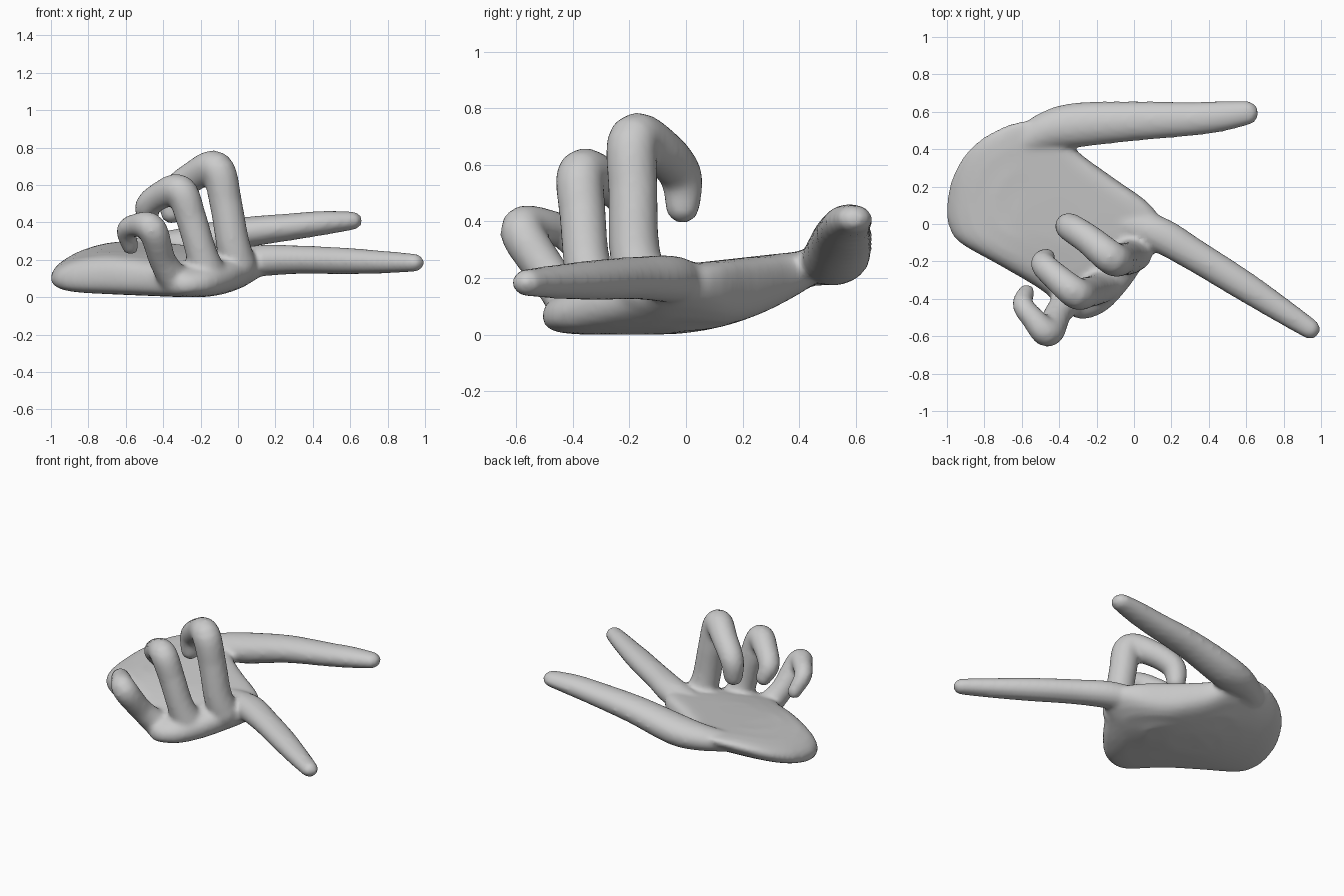
import bpy, bmesh, math
from mathutils import Vector

if "Cube" in bpy.data.objects:
    bpy.data.objects.remove(bpy.data.objects["Cube"])

skin = bpy.data.materials.new("light_grey")
skin.diffuse_color = (0.6, 0.6, 0.6, 1)
skin.use_nodes = True
skin.node_tree.nodes["Principled BSDF"].inputs["Base Color"].default_value = skin.diffuse_color

bm = bmesh.new()


def spline(points, steps, closed=False):
    """Smooth curve through points of any dimension."""
    pts = [Vector(p) for p in points]
    n = len(pts)
    out = []
    for i in range(n if closed else n - 1):
        if closed:
            a, b, c, d = (pts[(i + k) % n] for k in (-1, 0, 1, 2))
        else:
            a, b, c, d = (pts[min(max(i + k, 0), n - 1)] for k in (-1, 0, 1, 2))
        for s in range(steps):
            t = s / steps
            out.append(0.5 * (2 * b + (c - a) * t + (2 * a - 5 * b + 4 * c - d) * t * t
                              + (3 * b - a - 3 * c + d) * t ** 3))
    if not closed:
        out.append(pts[-1])
    return out


def loft(rings):
    """Skin closed rings of points and cap both ends."""
    loops = [[bm.verts.new(p) for p in ring] for ring in rings]
    n = len(loops[0])
    faces = [bm.faces.new((a[i], a[(i + 1) % n], b[(i + 1) % n], b[i]))
             for a, b in zip(loops, loops[1:]) for i in range(n)]
    faces.append(bm.faces.new(loops[0][::-1]))
    faces.append(bm.faces.new(loops[-1]))
    bmesh.ops.recalc_face_normals(bm, faces=faces)


def finger(points, flat=1.0):
    """Tapered tube with domed ends; points are x, y, z, radius; flat squashes it in z."""
    path = spline(points, 6)
    cen = [p.to_3d() for p in path]
    rad = [p[3] for p in path]
    tan = [(cen[min(i + 1, len(cen) - 1)] - cen[max(i - 1, 0)]).normalized()
           for i in range(len(cen))]
    sections = [(cen[0] - tan[0] * rad[0] * s, tan[0], rad[0] * math.sqrt(1 - s * s))
                for s in (0.97, 0.8, 0.5)]
    sections += list(zip(cen, tan, rad))
    sections += [(cen[-1] + tan[-1] * rad[-1] * s, tan[-1], rad[-1] * math.sqrt(1 - s * s))
                 for s in (0.3, 0.55, 0.8, 0.97)]
    side = tan[0].orthogonal().normalized()
    rings = []
    for c, t, r in sections:
        side = (side - t * side.dot(t)).normalized()
        up = t.cross(side)
        ring = []
        for k in range(16):
            a = k * math.tau / 16
            off = r * (side * math.cos(a) + up * math.sin(a))
            off.z *= flat
            ring.append(c + off)
        rings.append(ring)
    loft(rings)


# palm: rounded slab with a curved underside, thin at the wrist
outline = [(-1.0, 0.1), (-0.97, 0.25), (-0.88, 0.4), (-0.74, 0.5), (-0.58, 0.55),
           (-0.42, 0.5), (-0.28, 0.37), (-0.1, 0.24), (0.1, 0.09), (0.17, -0.08),
           (0.08, -0.18), (-0.03, -0.34), (-0.15, -0.465), (-0.28, -0.51),
           (-0.37, -0.46), (-0.5, -0.35), (-0.72, -0.22), (-0.93, -0.1), (-0.99, -0.01)]
centre = Vector((-0.45, 0.05))
rim = [p - centre for p in spline(outline, 4, True)]


def palm_point(offset, scale, height):
    x, y = centre + offset * scale
    low = 0.55 * max(0, y + 0.1) ** 2 + max(0, x + 0.2) ** 2 + 0.04 * max(0, -0.3 - x)
    top = 0.25 + 0.11 * y - 0.25 * min(0, y) ** 2 - 0.6 * max(0, -0.6 - x) ** 2
    mid, half = (top + low) / 2, max((top - low) / 2, 0.04)
    return (x, y, mid + half * height)


shape = [(0.3, 1), (0.55, 1), (0.78, 0.99), (0.89, 0.91), (0.96, 0.7), (0.993, 0.36)]
levels = [(s, -h) for s, h in shape] + [(1, 0)] + shape[::-1]
loft([[palm_point(p, s, h) for p in rim] for s, h in levels])

# thumb
finger([(-0.6, 0.43, 0.235, 0.08), (-0.46, 0.5, 0.255, 0.105), (-0.3, 0.53, 0.275, 0.12),
        (0.0, 0.55, 0.34, 0.107), (0.3, 0.562, 0.378, 0.092), (0.46, 0.575, 0.397, 0.083),
        (0.6, 0.593, 0.408, 0.066)], 0.78)
# index finger
finger([(-0.12, 0.02, 0.17, 0.085), (0.12, -0.05, 0.195, 0.096), (0.33, -0.17, 0.2, 0.087),
        (0.58, -0.325, 0.193, 0.081), (0.78, -0.455, 0.187, 0.069),
        (0.94, -0.56, 0.184, 0.056)], 0.88)
# middle finger
finger([(0.0, -0.155, 0.17, 0.1), (-0.03, -0.182, 0.3, 0.09), (-0.065, -0.187, 0.5, 0.088),
        (-0.115, -0.185, 0.69, 0.091), (-0.24, -0.085, 0.645, 0.082),
        (-0.34, -0.018, 0.56, 0.076), (-0.355, -0.012, 0.455, 0.062)])
# ring finger
finger([(-0.165, -0.32, 0.13, 0.1), (-0.2, -0.35, 0.25, 0.084), (-0.25, -0.365, 0.42, 0.083),
        (-0.31, -0.37, 0.57, 0.086), (-0.42, -0.28, 0.54, 0.075),
        (-0.485, -0.215, 0.48, 0.068), (-0.47, -0.18, 0.41, 0.052)])
# little finger
finger([(-0.345, -0.4, 0.1, 0.085), (-0.405, -0.475, 0.2, 0.073), (-0.46, -0.58, 0.365, 0.079),
        (-0.54, -0.505, 0.385, 0.064), (-0.595, -0.43, 0.355, 0.056),
        (-0.575, -0.365, 0.27, 0.045)])

mesh = bpy.data.meshes.new("hand")
bm.to_mesh(mesh)
bm.free()
hand = bpy.data.objects.new("hand", mesh)
bpy.context.collection.objects.link(hand)
mesh.materials.append(skin)

# fuse palm and fingers into one soft skin
remesh = hand.modifiers.new("fuse", 'REMESH')
remesh.mode = 'VOXEL'
remesh.voxel_size = 0.016
remesh.use_smooth_shade = True
soften = hand.modifiers.new("soften", 'SMOOTH')
soften.factor = 0.5
soften.iterations = 6
